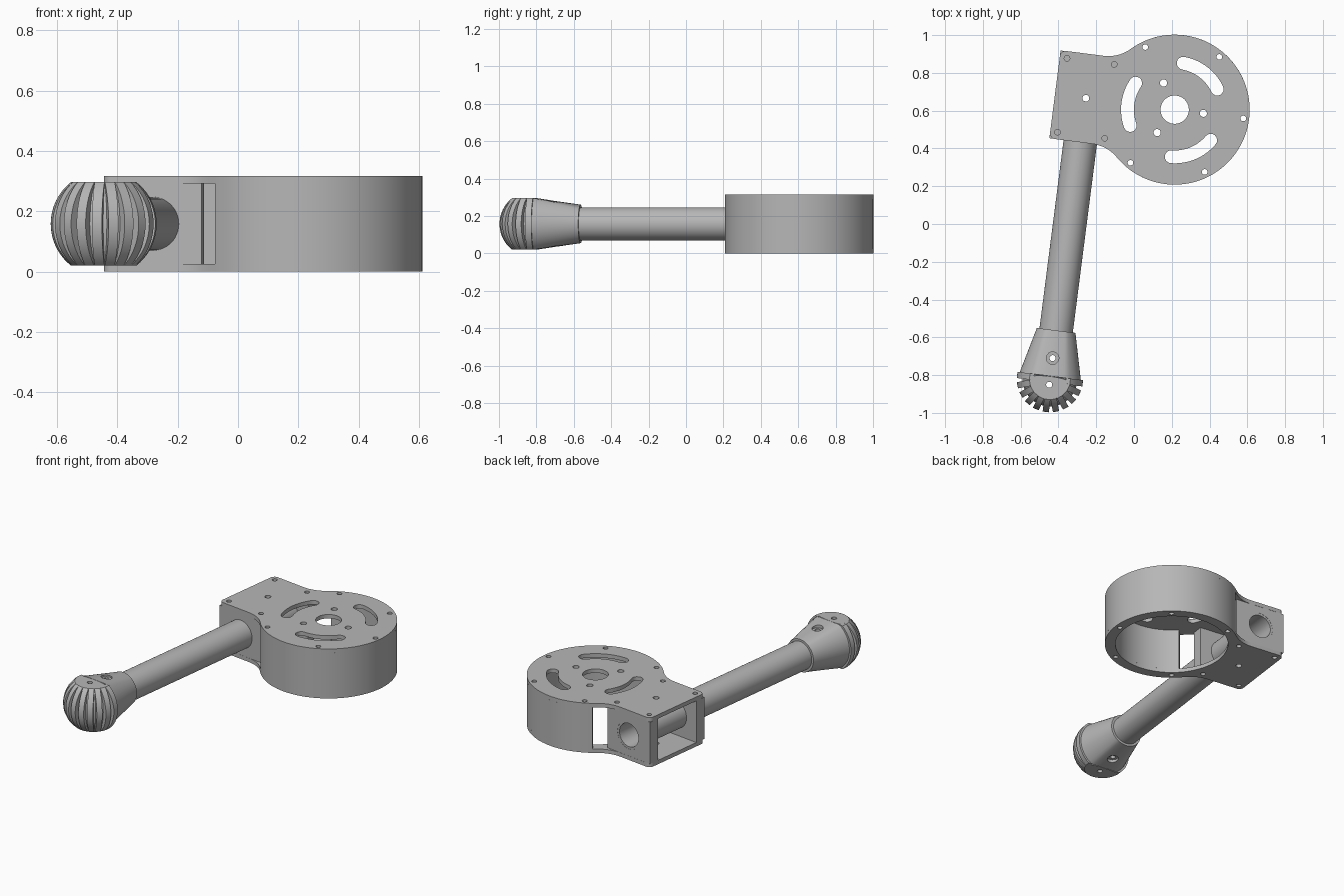
import bpy, bmesh
from math import sin, cos, radians, sqrt, pi
from mathutils import Matrix

cube = bpy.data.objects.get("Cube")
if cube:
    bpy.data.objects.remove(cube, do_unlink=True)

grey = bpy.data.materials.new("plain grey")
grey.use_nodes = True
COLOUR = (0.47, 0.47, 0.47, 1)
grey.diffuse_color = COLOUR
grey.node_tree.nodes["Principled BSDF"].inputs["Base Color"].default_value = COLOUR

# Working frame: y runs along the arm tube, x across it
FRAME = Matrix.Translation((-0.34, 0, 0)) @ Matrix.Rotation(radians(-7.3), 4, 'Z')
UPRIGHT = Matrix.Rotation(pi / 2, 4, 'X')
MID, HEIGHT, PLATE = 0.158, 0.316, 0.025
CX, CY, R = 0.474, 0.671, 0.397        # drum centre and radius
HALF, LEFT = 0.235, -0.165             # bracket half length and outer edge
TUBE_R = 0.089
parts = []


def arc(cx, cy, r, a0, a1, n=12):
    steps = [radians(a0 + (a1 - a0) * i / n) for i in range(n + 1)]
    return [(cx + r * cos(a), cy + r * sin(a)) for a in steps]


def circle(cx, cy, r, n=32):
    return arc(cx, cy, r, 0, 360, n)[:-1]


def polar(r, a):
    return CX + r * cos(radians(a)), CY + r * sin(radians(a))


def add(name, mesh, matrix):
    mesh.materials.clear()
    mesh.materials.append(grey)
    ob = bpy.data.objects.new(name, mesh)
    bpy.context.collection.objects.link(ob)
    ob.matrix_world = FRAME @ matrix
    parts.append(ob)
    return ob


def from_bmesh(name, bm, matrix):
    bmesh.ops.remove_doubles(bm, verts=bm.verts, dist=1e-5)
    bmesh.ops.recalc_face_normals(bm, faces=bm.faces)
    mesh = bpy.data.meshes.new(name)
    bm.to_mesh(mesh)
    bm.free()
    return add(name, mesh, matrix)


def slab(name, loops, thickness, matrix):
    """Extrude an outline with holes, centred on its own plane."""
    cu = bpy.data.curves.new(name, 'CURVE')
    cu.dimensions, cu.fill_mode, cu.extrude = '2D', 'BOTH', thickness / 2
    for loop in loops:
        sp = cu.splines.new('POLY')
        sp.points.add(len(loop) - 1)
        for p, (x, y) in zip(sp.points, loop):
            p.co = (x, y, 0, 1)
        sp.use_cyclic_u = True
    tmp = bpy.data.objects.new(name, cu)
    bpy.context.collection.objects.link(tmp)
    bpy.context.view_layer.update()
    mesh = bpy.data.meshes.new_from_object(tmp.evaluated_get(bpy.context.evaluated_depsgraph_get()))
    bm = bmesh.new()
    bm.from_mesh(mesh)
    bpy.data.objects.remove(tmp)
    bpy.data.curves.remove(cu)
    bpy.data.meshes.remove(mesh)
    return from_bmesh(name, bm, matrix)


def drill(ob, r, y, z=MID, depth=0.5):
    """Cut a vertical round hole through the arm's centre line."""
    bm = bmesh.new()
    bmesh.ops.create_cone(bm, cap_ends=True, segments=24, radius1=r, radius2=r, depth=depth)
    cutter = from_bmesh("drill", bm, Matrix.Translation((0, y, z)))
    parts.remove(cutter)
    cutter.hide_render = True
    mod = ob.modifiers.new("hole", 'BOOLEAN')
    mod.operation, mod.solver, mod.object = 'DIFFERENCE', 'EXACT', cutter
    bpy.context.view_layer.update()
    mesh = bpy.data.meshes.new_from_object(ob.evaluated_get(bpy.context.evaluated_depsgraph_get()))
    ob.modifiers.clear()
    ob.data = mesh
    bpy.data.objects.remove(cutter)


# Plate outline: drum disc blended by fillets into the square bracket
fr = 0.2
fy = HALF + fr
fx = sqrt((R + fr) ** 2 - fy ** 2)
outline = arc(CX, CY, R, -133.2, 133.2, 72)
outline += arc(CX - fx, CY + fy, fr, -46.8, -90)[1:]
outline += arc(LEFT + 0.03, CY + HALF - 0.03, 0.03, 90, 180, 6)
outline += arc(LEFT + 0.03, CY - HALF + 0.03, 0.03, 180, 270, 6)
outline += arc(CX - fx, CY - fy, fr, 90, 46.8)[:-1]

rim_holes = [circle(*polar(0.366, a), 0.015, 16) for a in (0, 57, -57, 122.5, -122.5)]
bracket_holes = [circle(sx * 0.126, CY + sy * 0.197, 0.015, 16) for sx in (-1, 1) for sy in (-1, 1)]
bracket_holes.append(circle(0, CY, 0.018, 16))
screws = rim_holes + bracket_holes

# Top plate with centre bore, three pins holes and three curved slots
cuts = [circle(CX, CY, 0.075, 40)]
for a in (0, 120, 240):
    cuts.append(circle(*polar(0.153, a), 0.019, 20))
    m = a + 60
    slot = arc(CX, CY, 0.284, m - 27, m + 27, 16)
    slot += arc(*polar(0.25, m + 27), 0.034, m + 27, m + 207, 8)[1:-1]
    slot += arc(CX, CY, 0.216, m + 27, m - 27, 16)
    slot += arc(*polar(0.25, m - 27), 0.034, m + 153, m + 333, 8)[1:-1]
    cuts.append(slot)
slab("top_plate", [outline] + screws + cuts, PLATE, Matrix.Translation((0, 0, HEIGHT - PLATE / 2)))

# Bottom plate, open under the drum
slab("bottom_plate", [outline, circle(CX, CY, 0.335, 64)] + screws, PLATE,
     Matrix.Translation((0, 0, PLATE / 2)))

# Drum wall, open towards the bracket
wall = arc(CX, CY, R, -130, 130, 72) + arc(CX, CY, 0.335, 130, -130, 72)
slab("drum_wall", [wall] + rim_holes, HEIGHT - 2 * PLATE, Matrix.Translation((0, 0, MID)))

# Bracket end walls that clamp the tube
hz = HEIGHT / 2 - PLATE
for name, side in (("front_bracket_wall", -1), ("back_bracket_wall", 1)):
    block = [(LEFT, -hz), (-LEFT, -hz), (-LEFT, hz), (LEFT, hz)]
    slab(name, [block, circle(0, 0, TUBE_R - 0.001, 48)], 0.07,
         Matrix.Translation((0, CY + side * (HALF - 0.036), MID)) @ UPRIGHT)

# Hollow arm tube
back, front = CY + HALF - 0.002, -0.6
tube = slab("arm_tube", [circle(0, 0, TUBE_R, 48), circle(0, 0, 0.074, 48)], back - front,
            Matrix.Translation((0, (back + front) / 2, MID)) @ UPRIGHT)
drill(tube, 0.018, CY)

# Flared collar: round at the tube, flattened above and below at the tip
FLAT = 0.138
bm = bmesh.new()
rings = []
for y, r, lim in ((-0.568, 0.103, 1), (-0.812, 0.163, FLAT)):
    pts = circle(0, 0, r, 64)
    rings.append([bm.verts.new((x, y, max(-lim, min(lim, z)))) for x, z in pts])
for i in range(64):
    j = (i + 1) % 64
    bm.faces.new((rings[0][i], rings[0][j], rings[1][j], rings[1][i]))
for ring in rings:
    bm.faces.new(ring)
collar = from_bmesh("flared_collar", bm, Matrix.Translation((0, 0, MID)))
drill(collar, 0.016, -0.716)
for s in (-1, 1):
    drill(collar, 0.033, -0.716, MID + s * 0.16, 0.1)

# Tip core: a turned barrel, its back half tucked into the collar
TIP = -0.828
bm = bmesh.new()
profile = [(0, -FLAT), (0.095, -FLAT), (0.122, -0.11), (0.138, -0.06), (0.145, 0),
           (0.138, 0.06), (0.122, 0.11), (0.095, FLAT), (0, FLAT)]
vs = [bm.verts.new((r, 0, z)) for r, z in profile]
es = [bm.edges.new(p) for p in zip(vs, vs[1:])]
bmesh.ops.spin(bm, geom=vs + es, cent=(0, 0, 0), axis=(0, 0, 1), angle=2 * pi, steps=48)
for v in bm.verts:
    if v.co.y > 0:
        v.co.y *= 0.15
core = from_bmesh("tip_core", bm, Matrix.Translation((0, TIP, MID)))
drill(core, 0.016, -0.858)

# Fins fanned around the front of the tip
fin = [(0.085, -FLAT)] + arc(0, 0, 0.175, -52, 52, 20) + [(0.085, FLAT)]
for i in range(11):
    turn = Matrix.Rotation(radians(-18 * i), 4, 'Z')
    slab(f"tip_fin_{i + 1}", [fin], 0.033, Matrix.Translation((0, TIP, MID)) @ turn @ UPRIGHT)

# Smooth the round surfaces, keep the edges crisp
bpy.ops.object.select_all(action='DESELECT')
for ob in parts:
    ob.select_set(True)
bpy.context.view_layer.objects.active = parts[0]
bpy.ops.object.shade_smooth_by_angle(angle=radians(30))
